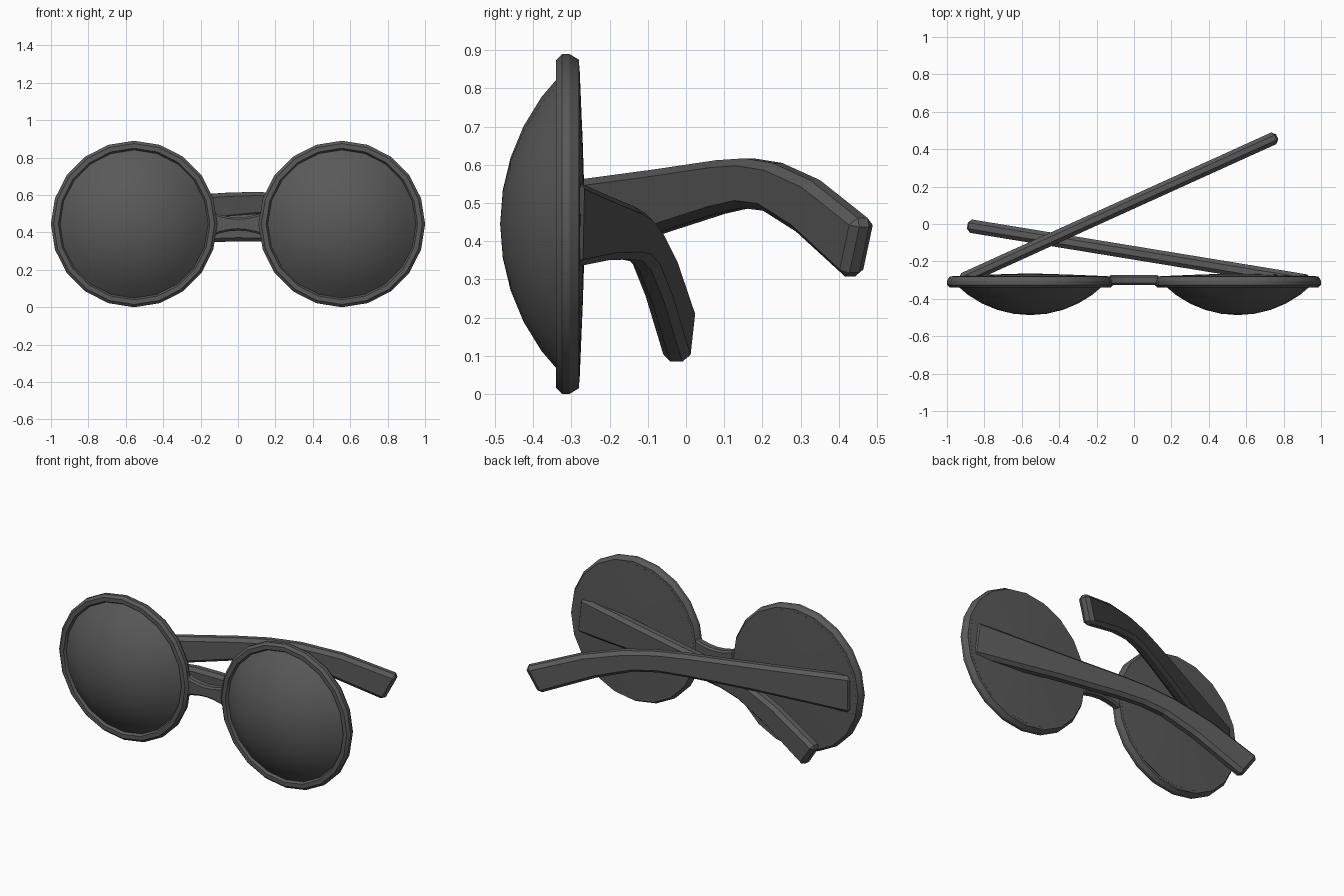
import bpy, bmesh
from math import sin, cos, pi, radians
from mathutils import Matrix, Vector

if "Cube" in bpy.data.objects:
    bpy.data.objects.remove(bpy.data.objects["Cube"])

SIDES = 20
LENS_X, LENS_Z = 0.5555, 0.445

grey = bpy.data.materials.new("dark_grey")
grey.diffuse_color = (0.1, 0.1, 0.1, 1)
grey.use_nodes = True
grey.node_tree.nodes["Principled BSDF"].inputs["Base Color"].default_value = grey.diffuse_color


def finish(bm, name):
    bmesh.ops.recalc_face_normals(bm, faces=bm.faces[:])
    mesh = bpy.data.meshes.new(name)
    bm.to_mesh(mesh)
    bm.free()
    ob = bpy.data.objects.new(name, mesh)
    bpy.context.collection.objects.link(ob)
    mesh.materials.append(grey)
    bpy.ops.object.select_all(action='DESELECT')
    ob.select_set(True)
    bpy.context.view_layer.objects.active = ob
    return ob


def revolve(name, profile, closed):
    """Spin an (r, y) profile round the lens axis and mirror it to the other eye."""
    bm = bmesh.new()
    rings = []
    for r, y in profile:
        n = SIDES if r > 0 else 1
        rings.append([bm.verts.new((LENS_X + r * cos(2 * pi * i / SIDES), y,
                                    LENS_Z + r * sin(2 * pi * i / SIDES))) for i in range(n)])
    pairs = list(zip(rings, rings[1:]))
    if closed:
        pairs.append((rings[-1], rings[0]))
    for a, b in pairs:
        for i in range(SIDES):
            j = i + 1
            quad = [a[i % len(a)], a[j % len(a)], b[j % len(b)], b[i % len(b)]]
            bm.faces.new(list(dict.fromkeys(quad)))
    ob = finish(bm, name)
    bpy.ops.object.shade_smooth_by_angle(angle=radians(25))
    ob.modifiers.new("other_eye", 'MIRROR')
    return ob


def bar(name, stations, half, bevel, matrix):
    """Loft a flat bar through (top x, top z, bottom x, bottom z) stations."""
    bm = bmesh.new()
    loops = []
    for xt, zt, xb, zb in stations:
        pts = [(xt, -half, zt), (xt, half, zt), (xb, half, zb), (xb, -half, zb)]
        loops.append([bm.verts.new(matrix @ Vector(p)) for p in pts])
    for a, b in zip(loops, loops[1:]):
        for i in range(4):
            j = (i + 1) % 4
            bm.faces.new((a[i], a[j], b[j], b[i]))
    bm.faces.new(loops[0])
    bm.faces.new(loops[-1])
    ob = finish(bm, name)
    mod = ob.modifiers.new("chamfer", 'BEVEL')
    mod.width, mod.segments = bevel, 1
    mod.limit_method, mod.angle_limit = 'ANGLE', radians(45)
    return ob


# Rims: chamfered rings
revolve("rims", [(0.39, -0.315), (0.405, -0.34), (0.43, -0.34), (0.445, -0.325),
                 (0.445, -0.305), (0.43, -0.28), (0.39, -0.28)], True)

# Lenses: spherical cap in front, very shallow cone behind
R = 0.565
cap = [(R * sin(radians(9 * k)), -0.487 + R * (1 - cos(radians(9 * k)))) for k in range(6)]
revolve("lenses", cap + [(0.415, -0.279), (0.2, -0.270), (0, -0.264)], False)

# Bridge: waisted bar between the rims
bar("bridge", [(x, 0.48 + d, x, 0.41 - d) for x, d in
               ((-0.135, 0.028), (-0.1, 0.015), (-0.05, 0.004), (0, 0),
                (0.05, 0.004), (0.1, 0.015), (0.135, 0.028))],
    0.026, 0.01, Matrix.Translation((0, -0.299, 0)))

# Temples: same curved arm, folded at different angles
arm = [(-0.01, 0.557, -0.01, 0.33), (0.55, 0.588, 0.55, 0.42), (0.94, 0.612, 0.94, 0.472),
       (1.12, 0.617, 1.10, 0.487), (1.30, 0.605, 1.24, 0.48), (1.54, 0.56, 1.45, 0.425),
       (1.86, 0.455, 1.78, 0.30)]
upper = Matrix.Translation((-0.92, -0.298, 0)) @ Matrix.Rotation(radians(24.4), 4, 'Z')
lower = (Matrix.Translation((0.92, -0.305, 0.445)) @ Matrix.Rotation(radians(-9.3), 4, 'Z')
         @ Matrix.Diagonal((-1, 1, 1, 1)) @ Matrix.Rotation(radians(7.3), 4, 'Y')
         @ Matrix.Translation((0, 0, -0.445)))
bar("upper_temple", arm, 0.034, 0.02, upper)
bar("lower_temple", arm, 0.036, 0.02, lower)
